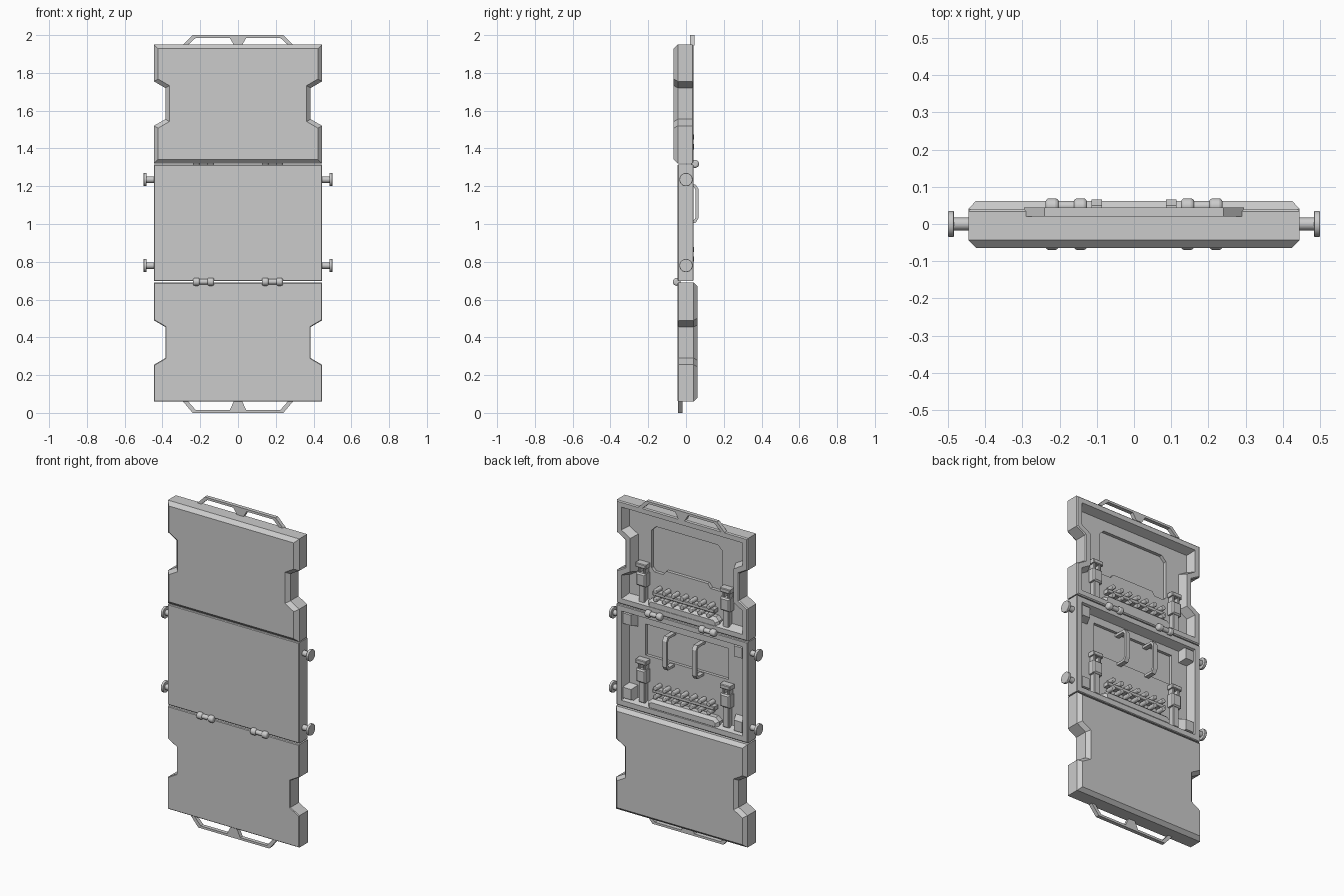
import bpy, bmesh
from math import pi
from mathutils import Vector

cube = bpy.data.objects.get("Cube")
if cube:
    bpy.data.objects.remove(cube, do_unlink=True)

grey = bpy.data.materials.new("plain_grey")
grey.use_nodes = True
grey.diffuse_color = (0.6, 0.6, 0.6, 1)
grey.node_tree.nodes["Principled BSDF"].inputs["Base Color"].default_value = (0.6, 0.6, 0.6, 1)


def inset(pts, d):
    """Move every edge of an outline inwards by d."""
    pts = [Vector(p) for p in pts]
    area = sum(a.x * b.y - b.x * a.y for a, b in zip(pts, pts[1:] + pts[:1]))
    side = 1 if area > 0 else -1
    out = []
    for i, p in enumerate(pts):
        e1 = (p - pts[i - 1]).normalized()
        e2 = (pts[(i + 1) % len(pts)] - p).normalized()
        n1, n2 = Vector((-e1.y, e1.x)) * side, Vector((-e2.y, e2.x)) * side
        out.append(p + (n1 + n2) * d / (1 + n1.dot(n2)))
    return out


def loft(name, pts, rings):
    """Stack an (x, z) outline along y; rings hold (inset, y)."""
    bm = bmesh.new()
    loops = [[bm.verts.new((p.x, y, p.y)) for p in inset(pts, d)] for d, y in rings]
    for a, b in zip(loops, loops[1:]):
        for i in range(len(a)):
            j = (i + 1) % len(a)
            bm.faces.new((a[i], a[j], b[j], b[i]))
    bm.faces.new(loops[0])
    bm.faces.new(loops[-1])
    bmesh.ops.recalc_face_normals(bm, faces=bm.faces)
    mesh = bpy.data.meshes.new(name)
    bm.to_mesh(mesh)
    bm.free()
    mesh.materials.append(grey)
    ob = bpy.data.objects.new(name, mesh)
    bpy.context.collection.objects.link(ob)
    return ob


def rect(x, z, w, h):
    return [(x - w / 2, z - h / 2), (x + w / 2, z - h / 2),
            (x + w / 2, z + h / 2), (x - w / 2, z + h / 2)]


def block(name, x, z, w, h, y0, y1, bevel=0.004):
    return loft(name, rect(x, z, w, h), [(0, y0), (0, y1 - bevel), (bevel, y1)])


def rod(name, loc, r, length, axis, sides=20, bevel=0.0):
    turn = (0, pi / 2, 0) if axis == "x" else (pi / 2, 0, 0)
    bpy.ops.mesh.primitive_cylinder_add(vertices=sides, radius=r, depth=length,
                                        location=loc, rotation=turn)
    ob = bpy.context.object
    ob.name = name
    ob.data.materials.append(grey)
    if bevel:
        mod = ob.modifiers.new("round_ends", "BEVEL")
        mod.width, mod.segments = bevel, 3
    if sides > 10:
        bpy.ops.object.shade_smooth_by_angle()
    return ob


def cut(ob, outline, y0, y1):
    """Sink a pocket into a panel floor."""
    cutter = loft("pocket_cutter", outline, [(0, y0), (0, y1)])
    cutter.hide_render = True
    mod = ob.modifiers.new("pocket", "BOOLEAN")
    mod.operation, mod.object, mod.solver = "DIFFERENCE", cutter, "EXACT"
    bpy.context.view_layer.objects.active = ob
    bpy.ops.object.modifier_apply(modifier=mod.name)
    bpy.data.objects.remove(cutter, do_unlink=True)


def mirrored(half):
    return half + [(-x, z) for x, z in reversed(half)]


def notched(z0):
    """Outline of an end panel with a notch in each side."""
    return mirrored([(0.445, z0), (0.445, z0 + 0.2), (0.385, z0 + 0.235),
                     (0.385, z0 + 0.4), (0.445, z0 + 0.435), (0.445, z0 + 0.63)])


FLOOR = -0.01

# End panels: the upper one is an open tray, the lower one is closed
upper = loft("upper_panel", notched(1.32),
             [(0.022, -0.065), (0, -0.043), (0, 0.034), (0.006, 0.04),
              (0.035, 0.04), (0.055, FLOOR)])
loft("lower_panel", [(x, 0.75 - z) for x, z in notched(0.06)],
     [(0.004, -0.045), (0, -0.041), (0, 0.04), (0.02, 0.062)])
cut(upper, mirrored([(0.14, 1.575), (0.16, 1.55), (0.22, 1.55), (0.24, 1.57),
                     (0.24, 1.8), (0.21, 1.83)]), -0.03, 0.02)

# Middle panel tray
middle = loft("middle_panel", rect(0, 1.006, 0.89, 0.616),
              [(0.004, -0.045), (0, -0.041), (0, 0.036), (0.004, 0.04),
               (0.035, 0.04), (0.055, FLOOR)])
cut(middle, rect(0, 1.12, 0.56, 0.19), -0.028, 0.02)

# Carry handles on both ends
for name, edge, tip, y in (("top", 1.945, 2.0, 0.02), ("bottom", 0.065, 0.0, -0.042)):
    s = 1 if tip > edge else -1
    ring = [(0, y), (0, y + 0.024)]
    loft(name + "_handle_bar", mirrored([(0.24, tip), (0.232, tip - s * 0.014)]), ring)
    loft(name + "_handle_post", mirrored([(0.045, tip - s * 0.013), (0.02, edge)]), ring)
    for side in (-1, 1):
        loft(name + "_handle_leg", [(side * 0.24, tip), (side * 0.295, edge),
                                    (side * 0.268, edge), (side * 0.222, tip - s * 0.013)], ring)

for side in (-1, 1):
    # Side pegs with their inner bosses
    for z in (0.78, 1.235):
        rod("peg_shaft", (side * 0.46, 0, z), 0.017, 0.06, "x")
        rod("peg_head", (side * 0.492, 0, z), 0.035, 0.016, "x", 24, 0.003)
        loft("peg_boss", rect(side * 0.375, z, 0.09, 0.1),
             [(0, FLOOR - 0.005), (0.018, 0.034)])

    # Barbell hinges across both seams
    for name, y, z in (("front_hinge", -0.049, 0.694), ("back_hinge", 0.048, 1.318)):
        rod(name + "_pin", (side * 0.182, y, z), 0.014, 0.08, "x")
        for dx in (-0.038, 0.038):
            rod(name + "_knob", (side * 0.182 + dx, y, z), 0.021, 0.036, "x", 20, 0.01)

    # Latches standing on the tray floors
    for z in (1.32, 0.73):
        x = side * 0.285
        block("latch_post", x, z + 0.08, 0.04, 0.13, FLOOR - 0.005, 0.024)
        block("latch_body", x, z + 0.18, 0.065, 0.08, FLOOR - 0.005, 0.034, 0.008)
        block("latch_head", x, z + 0.265, 0.07, 0.026, FLOOR - 0.005, 0.034)
        for dx in (-0.018, 0.018):
            block("latch_finger", x + dx, z + 0.235, 0.016, 0.05, FLOOR - 0.005, 0.026)

    # Grab handles in the middle panel
    grip = loft("grab_handle", [(0.02, 1.005), (0.05, 1.005), (0.066, 1.03), (0.066, 1.185),
                                (0.05, 1.21), (-0.03, 1.21), (-0.03, 1.195), (0.042, 1.195),
                                (0.051, 1.18), (0.051, 1.035), (0.042, 1.02), (-0.03, 1.02),
                                (-0.03, 1.005)], [(0, -0.014), (0, 0.014)])
    grip.rotation_euler.z = pi / 2
    grip.location.x = side * 0.1

# Raised sills along the lower edges of the trays
for z in (1.368, 0.752):
    loft("sill", mirrored([(0.24, z - 0.03), (0.24, z + 0.015), (0.215, z + 0.035)]),
         [(0, FLOOR - 0.005), (0, 0.02), (0.016, 0.038)])

# Button racks
for z in (1.435, 0.84):
    block("button_rail", 0, z, 0.42, 0.024, FLOOR - 0.005, 0.026)
    for i in range(7):
        for dz in (-0.026, 0.026):
            rod("button", ((i - 3) * 0.06, 0.016, z + dz), 0.015, 0.054, "y", 8, 0.004)
